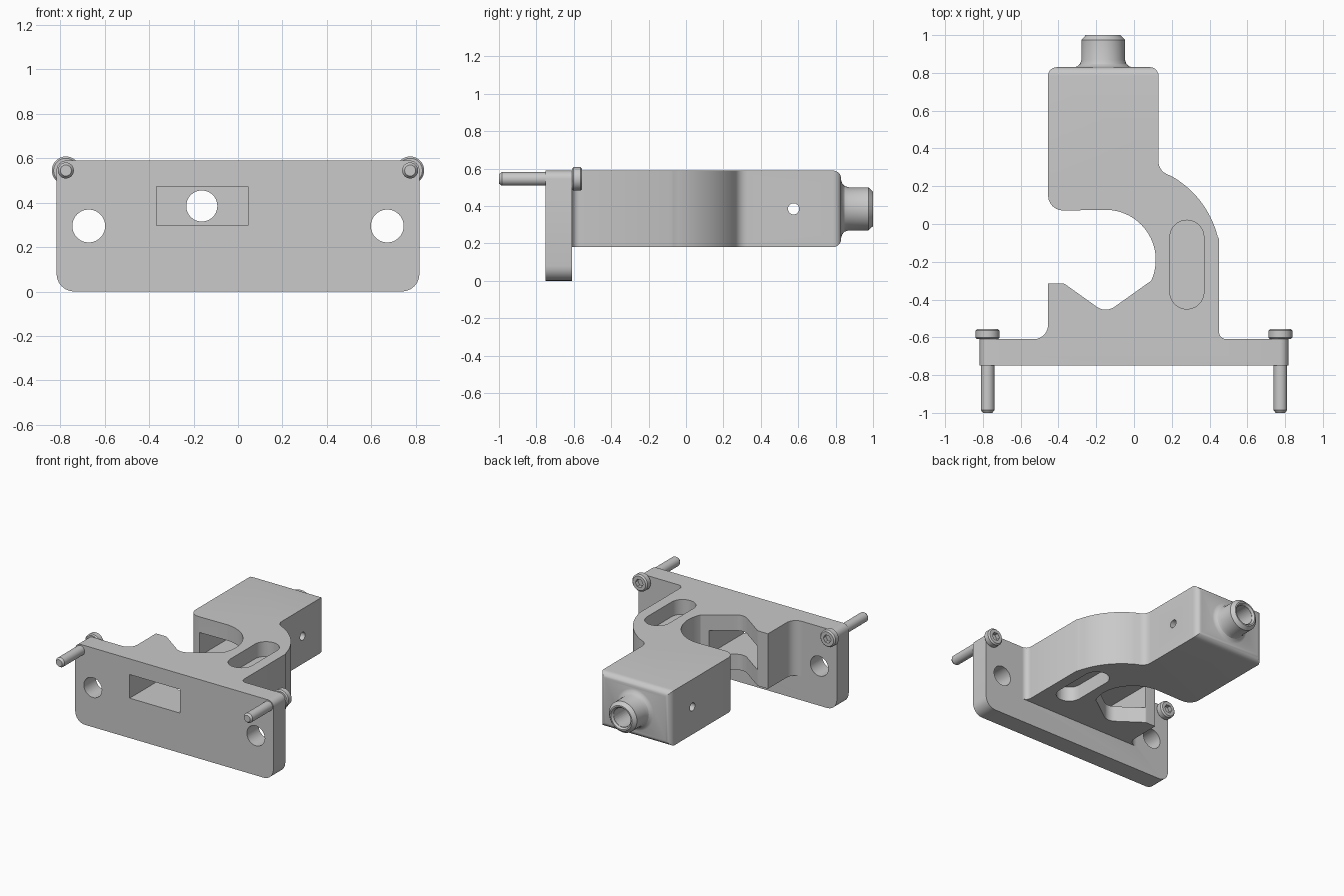
import bpy, bmesh, math
from mathutils import Vector

if "Cube" in bpy.data.objects:
    bpy.data.objects.remove(bpy.data.objects["Cube"])

grey = bpy.data.materials.new("machined_grey")
grey.use_nodes = True
grey.diffuse_color = (0.585, 0.585, 0.585, 1)
grey.node_tree.nodes["Principled BSDF"].inputs["Base Color"].default_value = grey.diffuse_color


def rounded(corners, steps=6):
    """Turn (x, y, radius) corners into an outline with filleted corners."""
    out = []
    for i, (x, y, r) in enumerate(corners):
        p = Vector((x, y, 0))
        if not r:
            out.append(p)
            continue
        a = (Vector((*corners[i - 1][:2], 0)) - p).normalized()
        b = (Vector((*corners[(i + 1) % len(corners)][:2], 0)) - p).normalized()
        half = a.angle(b) / 2
        c = p + (a + b).normalized() * r / math.sin(half)
        t = r / math.tan(half)
        start, end = (p + a * t - c).normalized(), (p + b * t - c).normalized()
        out += [c + r * start.slerp(end, k / steps) for k in range(steps + 1)]
    return out


def arc(cx, cy, r, start, end, steps):
    angles = [math.radians(start + (end - start) * k / steps) for k in range(steps + 1)]
    return [(cx + r * math.cos(a), cy + r * math.sin(a), 0) for a in angles]


def finish(name, bm):
    bmesh.ops.recalc_face_normals(bm, faces=bm.faces[:])
    mesh = bpy.data.meshes.new(name)
    bm.to_mesh(mesh)
    bm.free()
    mesh.materials.append(grey)
    ob = bpy.data.objects.new(name, mesh)
    bpy.context.collection.objects.link(ob)
    return ob


def prism(name, outline, low, high, axis="Z", bevel_rear=0):
    """Extrude an outline along z, or an (x, z) outline along y, or (y, z) along x."""
    place = {"Z": lambda u, v, w: (u, v, w),
             "Y": lambda u, v, w: (u, w, v),
             "X": lambda u, v, w: (w, u, v)}[axis]
    bm = bmesh.new()
    rings = [[bm.verts.new(place(p[0], p[1], w)) for p in outline] for w in (low, high)]
    for ring in rings:
        bm.faces.new(ring)
    n = len(outline)
    for i in range(n):
        j = (i + 1) % n
        bm.faces.new((rings[0][i], rings[0][j], rings[1][j], rings[1][i]))
    if bevel_rear:
        rear = max(v.co.y for v in bm.verts) - 0.001
        edges = [e for e in bm.edges if all(v.co.y > rear for v in e.verts)]
        bmesh.ops.bevel(bm, geom=edges, offset=bevel_rear, segments=6, profile=0.5, affect="EDGES")
    return finish(name, bm)


def circle(u, v, r, sides=40):
    return arc(u, v, r, 0, 360 * (sides - 1) / sides, sides - 1)


def box(u0, u1, v0, v1):
    return [(u0, v0), (u1, v0), (u1, v1), (u0, v1)]


def lathe(name, profile, x, z):
    """Spin a (radius, y) profile about an axis running along y."""
    bm = bmesh.new()
    vs = [bm.verts.new((x + r, y, z)) for r, y in profile]
    edges = [bm.edges.new(p) for p in zip(vs, vs[1:])]
    bmesh.ops.spin(bm, geom=vs + edges, cent=(x, 0, z), axis=(0, 1, 0),
                   angle=math.tau, steps=40)
    bmesh.ops.remove_doubles(bm, verts=bm.verts[:], dist=0.0002)
    return finish(name, bm)


def combine(ob, operation, tools):
    """Apply a boolean with each tool, then delete the tool."""
    bpy.context.view_layer.objects.active = ob
    for tool in tools:
        mod = ob.modifiers.new("combine", "BOOLEAN")
        mod.operation, mod.solver, mod.object = operation, "EXACT", tool
        bpy.ops.object.modifier_apply(modifier=mod.name)
        bpy.data.objects.remove(tool)


BORE_X, BORE_Z = -0.163, 0.385

# Mounting plate
body = prism("clamp_body", rounded([(-0.817, 0, 0.08), (0.817, 0, 0.08),
             (0.817, 0.59, 0.045), (-0.817, 0.59, 0.045)]), -0.75, -0.61, "Y")

# Hooked arm: rear block, curved neck and V-shaped seat
outline = rounded([(-0.455, 0.83, 0), (-0.455, 0.07, 0.08), (-0.15, 0.075, 0)])
outline += arc(-0.15, -0.19, 0.265, 85, -25, 24)
outline += rounded([(0.07, -0.315, 0), (-0.15, -0.472, 0.08),
                    (-0.37, -0.315, 0.02), (-0.455, -0.315, 0),
                    (-0.455, -0.61, 0.075), (-0.54, -0.61, 0), (-0.54, -0.70, 0),
                    (0.50, -0.70, 0), (0.50, -0.61, 0), (0.45, -0.61, 0.04),
                    (0.45, -0.08, 0)])
outline += arc(-0.05, -0.19, 0.508, 14, 58, 14)
outline += rounded([(0.204, 0.25, 0), (0.13, 0.285, 0.07), (0.13, 0.83, 0)])
arm = prism("clamp_arm", outline, 0.18, 0.59, "Z", bevel_rear=0.045)

# Rear spout
spout = lathe("rear_spout", [(0, 0.80), (0.152, 0.80), (0.152, 0.83), (0.137, 0.835),
              (0.123, 0.847), (0.115, 0.87), (0.115, 0.975), (0.092, 1.0),
              (0.082, 1.0), (0.072, 0.985), (0, 0.985)], BORE_X, BORE_Z)
combine(body, "UNION", [arm, spout])

# Plate holes, cable window, bore, cross pin hole and slots
cutters = [prism("hole_cutter", circle(s * 0.672, 0.295, 0.074), -1, -0.5, "Y") for s in (-1, 1)]
cutters.append(prism("window_cutter", box(-0.368, 0.045, 0.297, 0.473), -0.9, 0.40, "Y"))
cutters.append(prism("bore_cutter", circle(BORE_X, BORE_Z, 0.07), 0.2, 1.1, "Y"))
cutters.append(prism("pin_cutter", circle(0.575, 0.385, 0.03, 24), -0.8, 0.5, "X"))
slot = rounded([(0.19, -0.45, 0.0899), (0.37, -0.45, 0.0899),
                (0.37, 0.02, 0.0899), (0.19, 0.02, 0.0899)], 10)
cutters += [prism("slot_cutter", slot, a, b) for a, b in ((0.48, 0.7), (0.1, 0.29))]
combine(body, "DIFFERENCE", cutters)

# Socket-head bolts
parts = [body]
for side, s in (("right", -1), ("left", 1)):
    x, z = s * 0.775, 0.545
    bolt = lathe(side + "_bolt", [(0, -1), (0.025, -1), (0.036, -0.985), (0.036, -0.61),
                 (0.055, -0.61), (0.063, -0.602), (0.063, -0.565), (0.053, -0.555),
                 (0, -0.555)], x, z)
    combine(bolt, "DIFFERENCE", [prism("socket_cutter", circle(x, z, 0.032, 6), -0.585, -0.5, "Y")])
    parts.append(bolt)

# Smooth curved walls, keep machined edges crisp
bpy.ops.object.select_all(action="DESELECT")
for ob in parts:
    ob.select_set(True)
bpy.context.view_layer.objects.active = body
bpy.ops.object.shade_smooth_by_angle(angle=math.radians(30))
